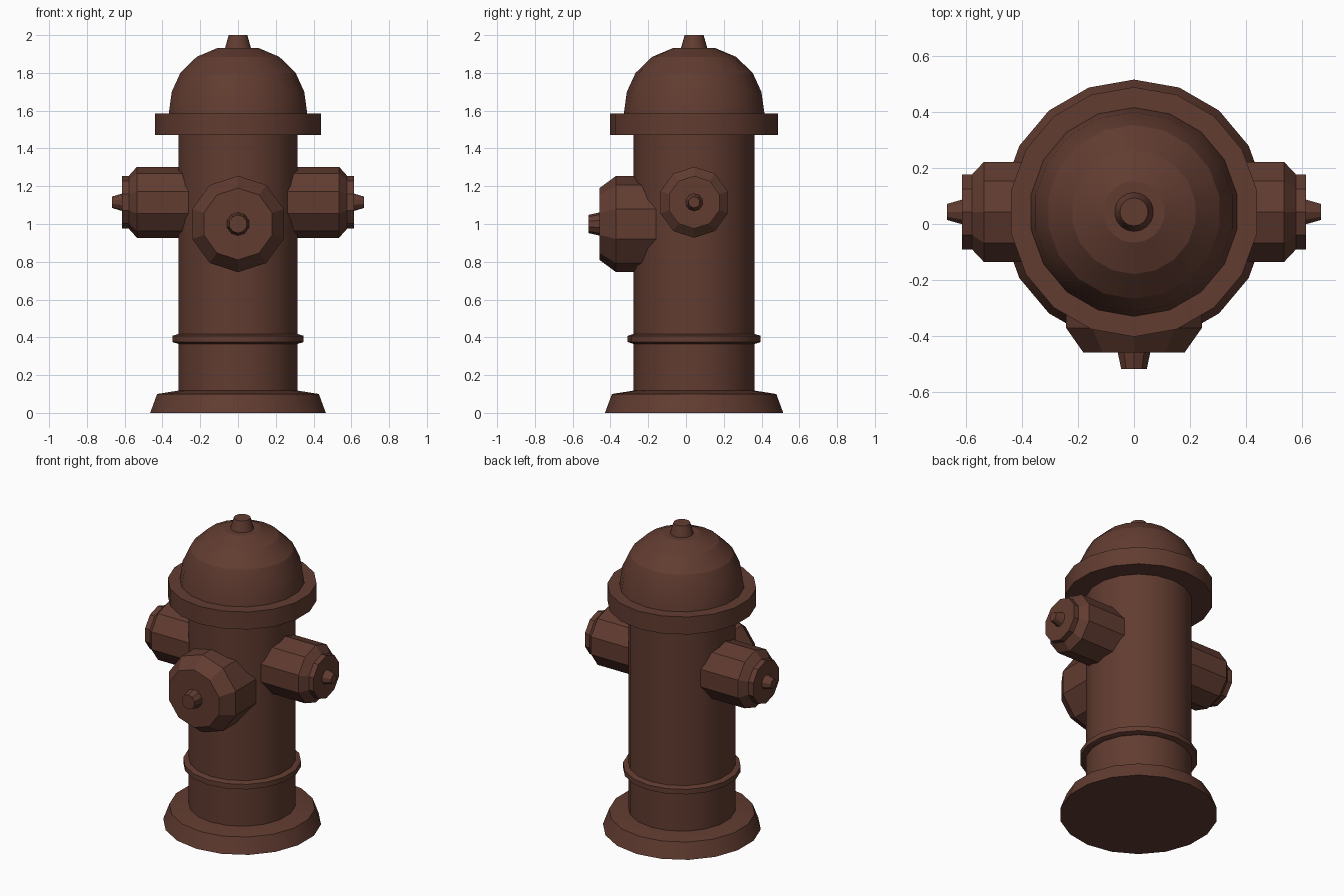
import bpy
from math import sin, cos, pi, radians
from mathutils import Matrix

if "Cube" in bpy.data.objects:
    bpy.data.objects.remove(bpy.data.objects["Cube"])

CY = 0.043  # y of the barrel's axis

paint = bpy.data.materials.new("brown_paint")
paint.diffuse_color = (0.12, 0.045, 0.03, 1)
paint.use_nodes = True
paint.node_tree.nodes["Principled BSDF"].inputs["Base Color"].default_value = paint.diffuse_color


def lathe(name, profile, sides, matrix):
    """Spin (radius, height) points round local z, first corner on +y; close both ends."""
    verts, faces = [], []
    for r, h in profile:
        for i in range(sides):
            a = pi / 2 + 2 * pi * i / sides
            verts.append((r * cos(a), r * sin(a), h))
    for k in range(len(profile) - 1):
        for i in range(sides):
            j = (i + 1) % sides
            faces.append((k * sides + i, k * sides + j,
                          (k + 1) * sides + j, (k + 1) * sides + i))
    faces.append(tuple(reversed(range(sides))))
    faces.append(tuple(range((len(profile) - 1) * sides, len(profile) * sides)))
    mesh = bpy.data.meshes.new(name)
    mesh.from_pydata([matrix @ v for v in map(to_vec, verts)], [], faces)
    mesh.materials.append(paint)
    obj = bpy.data.objects.new(name, mesh)
    bpy.context.collection.objects.link(obj)
    bpy.ops.object.select_all(action='DESELECT')
    obj.select_set(True)
    bpy.context.view_layer.objects.active = obj
    bpy.ops.object.shade_smooth_by_angle(angle=radians(20.5))
    return obj


def to_vec(v):
    return Matrix.Translation(v).translation


axis = Matrix.Translation((0, CY, 0))

# Barrel with foot, band, flange and dome
lathe("foot", [(0.472, 0), (0.435, 0.10), (0.32, 0.118)], 18, axis)
lathe("barrel", [(0.32, 0.10), (0.32, 1.50)], 18, axis)
lathe("band", [(0.32, 0.365), (0.352, 0.375), (0.352, 0.408), (0.32, 0.418)], 18, axis)
lathe("flange", [(0.445, 1.47), (0.445, 1.585)], 18, axis)
lathe("dome", [(0.373, 1.58), (0.356, 1.70), (0.31, 1.80), (0.222, 1.885),
               (0.11, 1.932)], 18, axis)
lathe("top_nut", [(0.073, 1.92), (0.05, 2.0)], 18, axis)

# Side outlets: pipe, cap and nut pointing along +x and -x
for side, s in (("right", 1), ("left", -1)):
    m = Matrix.Translation((0, CY, 1.115)) @ Matrix.Rotation(s * pi / 2, 4, 'Y') \
        @ Matrix.Rotation(s * pi / 2, 4, 'Z')
    lathe(side + "_outlet", [(0.188, 0.24), (0.188, 0.535), (0.14, 0.578),
                             (0.14, 0.613)], 10, m)
    lathe(side + "_nut", [(0.05, 0.60), (0.03, 0.667)], 10, m)

# Large front outlet pointing along -y
m = Matrix.Translation((0, 0, 1.0)) @ Matrix.Rotation(pi / 2, 4, 'X')
lathe("front_outlet", [(0.255, 0.13), (0.255, 0.37), (0.19, 0.458)], 10, m)
lathe("front_nut", [(0.065, 0.44), (0.048, 0.517)], 10, m)
